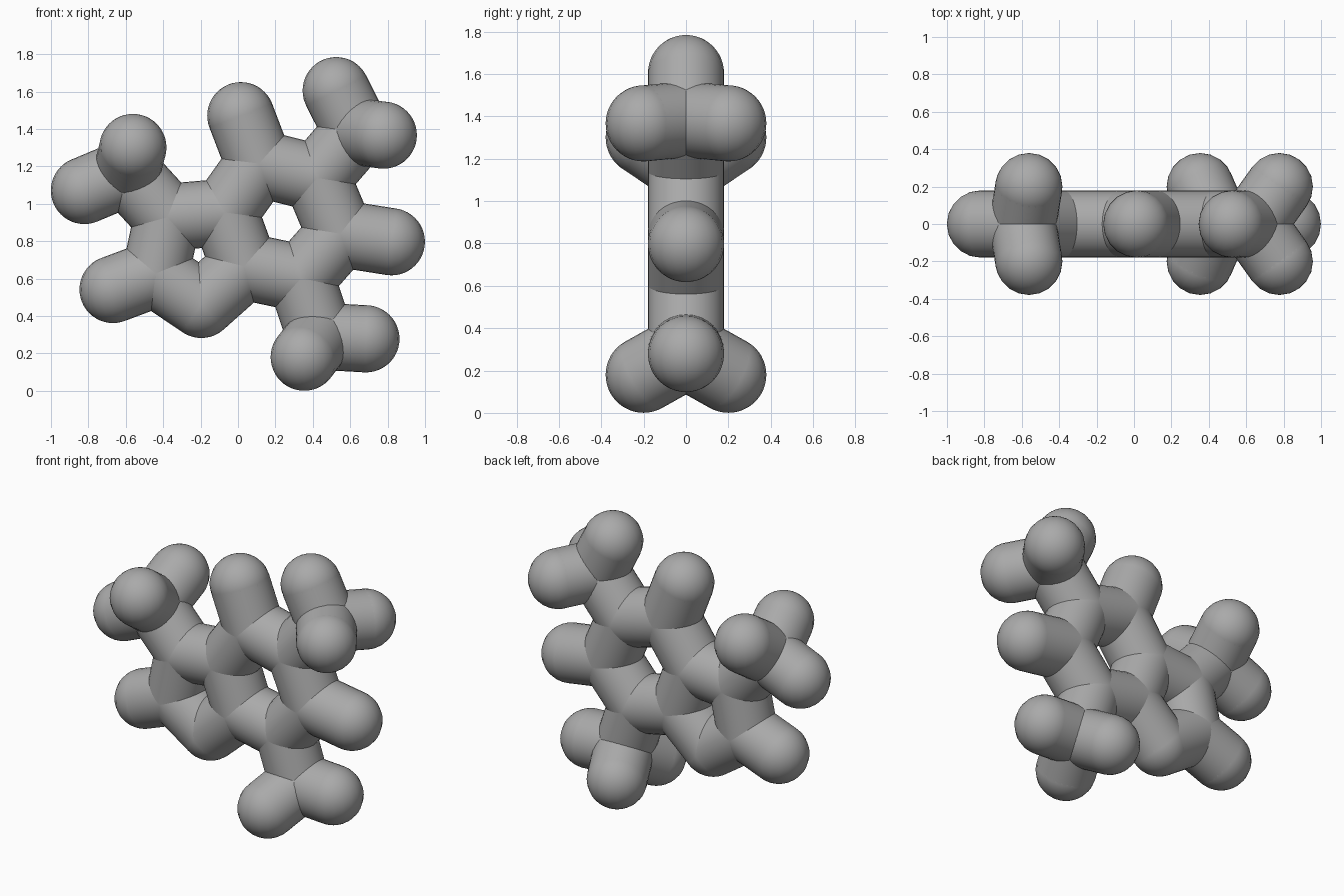
import bpy
from mathutils import Vector

cube = bpy.data.objects.get("Cube")
if cube:
    bpy.data.objects.remove(cube, do_unlink=True)

RADIUS = 0.1795   # balls and tubes share one thickness
SPREAD = 0.2      # sideways reach of the paired tips

grey = bpy.data.materials.new("mid_grey")
grey.use_nodes = True
colour = (0.4, 0.4, 0.4, 1)
grey.diffuse_color = colour
grey.node_tree.nodes["Principled BSDF"].inputs["Base Color"].default_value = colour


def finish(name):
    obj = bpy.context.object
    obj.name = name
    obj.data.materials.append(grey)
    bpy.ops.object.shade_smooth_by_angle()


def ball(name, centre):
    bpy.ops.mesh.primitive_uv_sphere_add(
        segments=20, ring_count=24, radius=RADIUS, location=centre)
    finish(name)


def tube(name, start, end):
    axis = end - start
    bpy.ops.mesh.primitive_cylinder_add(
        vertices=32, radius=RADIUS, depth=axis.length, end_fill_type='NOTHING',
        location=(start + end) / 2, rotation=axis.to_track_quat('Z', 'Y').to_euler())
    finish(name)


# Flat skeleton: joint name -> (x, z)
joints = {
    "hex_top": (0.113, 1.215),
    "hex_upper_left": (0.422, 1.138),
    "hex_left": (0.547, 0.840),
    "hex_bottom": (0.337, 0.602),
    "shared_lower": (0.033, 0.666),
    "shared_upper": (-0.072, 0.954),
    "pent_upper": (-0.377, 0.928),
    "pent_right": (-0.441, 0.627),
    "pent_bottom": (-0.196, 0.462),
    "top_tip": (0.015, 1.471),
    "left_tip": (0.820, 0.797),
    "right_tip": (-0.668, 0.542),
    "upper_left_hub": (0.635, 1.386),
    "lower_left_hub": (0.440, 0.292),
    "right_hub": (-0.595, 1.166),
    "upper_left_hub_tip": (0.525, 1.605),
    "lower_left_hub_tip": (0.684, 0.278),
    "right_hub_tip": (-0.821, 1.071),
}
points = {name: Vector((x, 0, z)) for name, (x, z) in joints.items()}

# Two fused rings
hexagon = ["hex_top", "hex_upper_left", "hex_left", "hex_bottom",
           "shared_lower", "shared_upper"]
pentagon = ["shared_upper", "pent_upper", "pent_right", "pent_bottom", "shared_lower"]
links = list(zip(hexagon, hexagon[1:] + hexagon[:1]))
links += list(zip(pentagon, pentagon[1:]))

# Arms leaving the rings
links += [("hex_top", "top_tip"), ("hex_left", "left_tip"),
          ("pent_right", "right_tip"), ("hex_upper_left", "upper_left_hub"),
          ("hex_bottom", "lower_left_hub"), ("pent_upper", "right_hub")]

# Each hub carries one flat tip and a front and back pair
pairs = {"upper_left_hub": (0.777, 1.367),
         "lower_left_hub": (0.354, 0.180),
         "right_hub": (-0.562, 1.301)}
for hub, (x, z) in pairs.items():
    links.append((hub, hub + "_tip"))
    for side, sign in (("front", -1), ("back", 1)):
        tip = f"{hub}_{side}_tip"
        points[tip] = Vector((x, sign * SPREAD, z))
        links.append((hub, tip))

for name, centre in points.items():
    ball(name + "_ball", centre)
for a, b in links:
    tube(f"{a}_to_{b}_tube", points[a], points[b])
